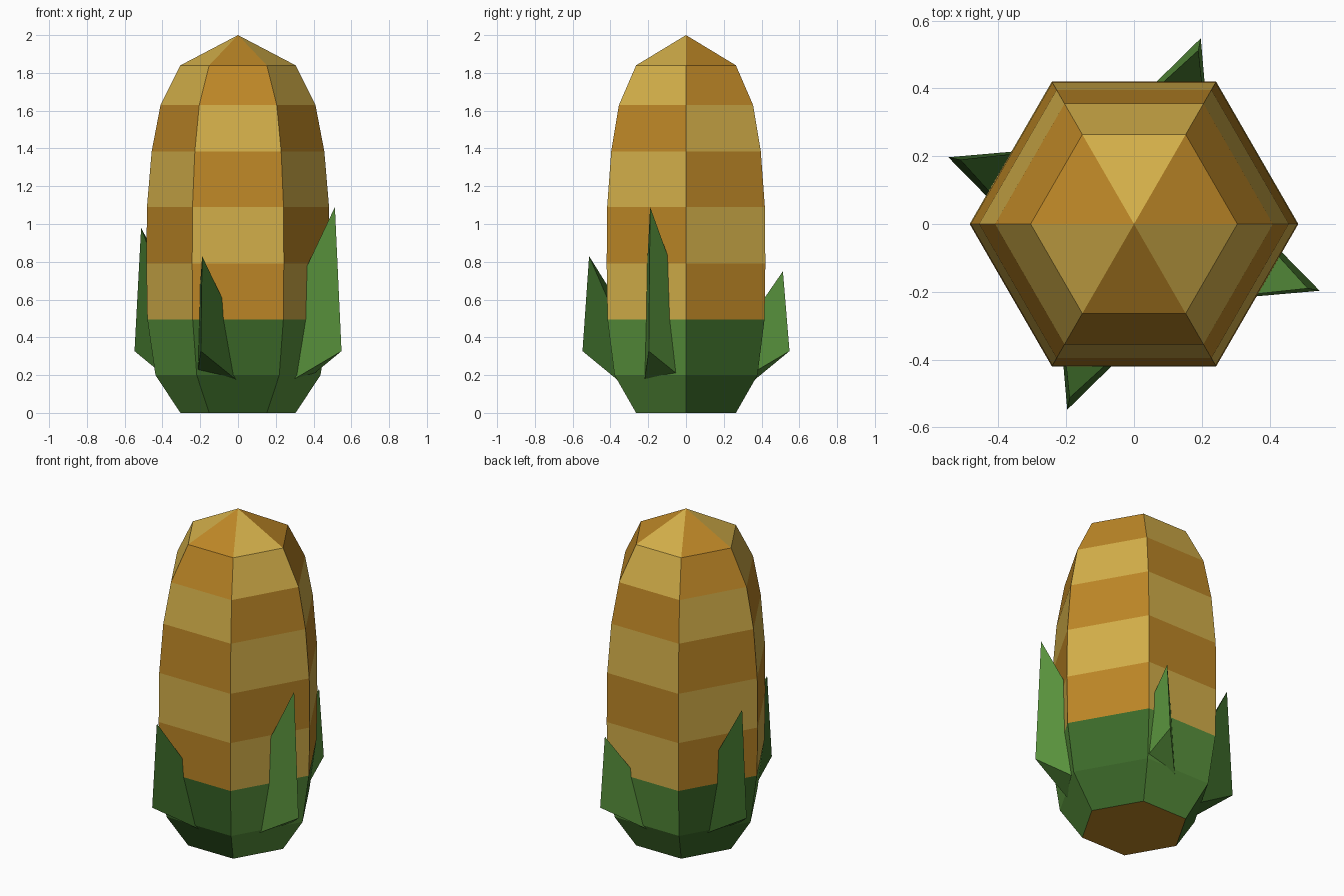
import bpy
import bmesh
from math import cos, sin, pi
from mathutils import Matrix, Vector

cube = bpy.data.objects.get("Cube")
if cube:
    bpy.data.objects.remove(cube, do_unlink=True)


def make_material(name, rgb):
    """Flat material from 8-bit sRGB values."""
    linear = [((c / 255 + 0.055) / 1.055) ** 2.4 for c in rgb] + [1.0]
    mat = bpy.data.materials.new(name)
    mat.use_nodes = True
    mat.diffuse_color = linear
    bsdf = mat.node_tree.nodes["Principled BSDF"]
    bsdf.inputs["Base Color"].default_value = linear
    bsdf.inputs["Roughness"].default_value = 0.9
    return mat


yellow = make_material("kernel yellow", (210, 174, 73))
orange = make_material("kernel orange", (188, 134, 38))
light_green = make_material("husk light green", (88, 145, 60))
dark_green = make_material("husk dark green", (60, 106, 41))


def make_object(name, bm, materials):
    bmesh.ops.recalc_face_normals(bm, faces=bm.faces[:])
    mesh = bpy.data.meshes.new(name)
    bm.to_mesh(mesh)
    bm.free()
    for mat in materials:
        mesh.materials.append(mat)
    obj = bpy.data.objects.new(name, mesh)
    bpy.context.collection.objects.link(obj)
    return obj


# Cob: six-sided stack of rings (radius, height) closed by a pointed cap
SIDES = 6
PROFILE = [(0.305, 0), (0.437, 0.2), (0.48, 0.495), (0.485, 0.79), (0.482, 1.09),
           (0.457, 1.385), (0.41, 1.63), (0.305, 1.84)]
HUSK_BANDS = 2

bm = bmesh.new()
rings = [[bm.verts.new((r * cos(2 * pi * k / SIDES), r * sin(2 * pi * k / SIDES), z))
          for k in range(SIDES)] for r, z in PROFILE]
tip = bm.verts.new((0, 0, 2))
last = len(rings) - 2
bm.faces.new(rings[0][::-1]).material_index = 1
for k in range(SIDES):
    n = (k + 1) % SIDES
    for band in range(len(rings) - 1):
        low, high = rings[band], rings[band + 1]
        face = bm.faces.new((low[k], low[n], high[n], high[k]))
        if band < HUSK_BANDS:
            # husk alternates around the cob
            face.material_index = 2 + (k + 1) % 2
        else:
            # kernels form a checkerboard
            face.material_index = (k + band + 1) % 2
    cap = bm.faces.new((rings[-1][k], rings[-1][n], tip))
    cap.material_index = (k + last + 1) % 2
make_object("corn_cob", bm, [yellow, orange, light_green, dark_green])


# Husk leaves: slim tetrahedra leaning out of the base, one per quarter turn
def husk_leaf(name, quarter, height, mat):
    bm = bmesh.new()
    turn = Matrix.Rotation(quarter * pi / 2, 3, 'Z')
    points = [(0, -0.245, 0.004), (0.155, 0.203, 0.004),
              (0.548, -0.197, 0.327), (0.513, -0.19, height)]
    a, b, ridge, top = [bm.verts.new(turn @ Vector(p)) for p in points]
    for corners in ((a, b, ridge), (a, ridge, top), (b, top, ridge), (a, top, b)):
        bm.faces.new(corners)
    make_object(name, bm, [mat])


husk_leaf("left_husk_leaf", 0, 1.09, light_green)
husk_leaf("back_husk_leaf", 1, 0.75, light_green)
husk_leaf("right_husk_leaf", 2, 0.98, dark_green)
husk_leaf("front_husk_leaf", 3, 0.83, dark_green)
